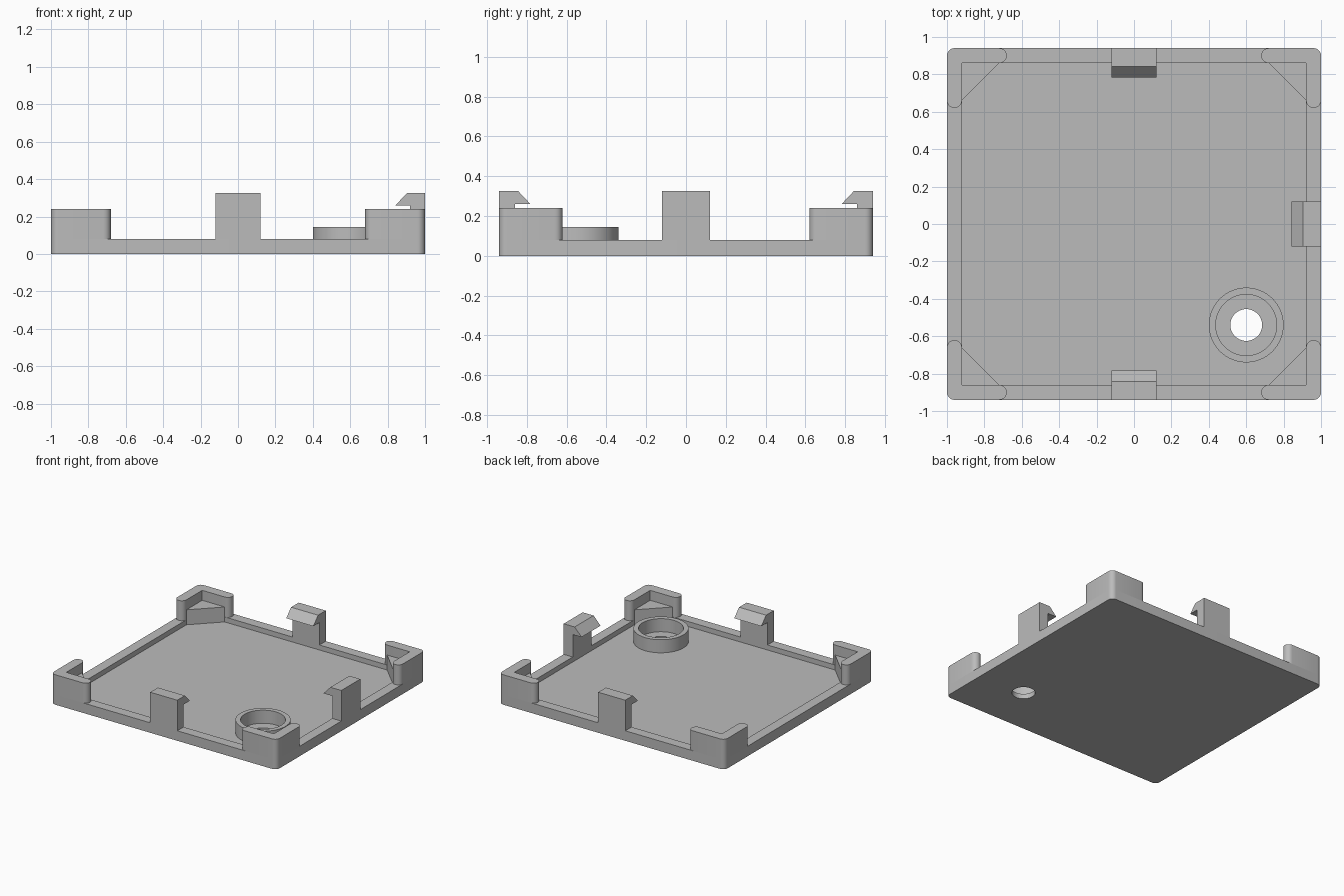
import bpy, bmesh
from math import sin, cos, radians
from mathutils import Matrix, Vector

cube = bpy.data.objects.get("Cube")
if cube:
    bpy.data.objects.remove(cube, do_unlink=True)

# Overall sizes
HX, HY = 1.0, 0.94
WALL, FLOOR, RIM = 0.08, 0.04, 0.08
POST_TOP, GUSSET_TOP, RING_TOP, CLIP_TOP = 0.24, 0.16, 0.145, 0.325
R = WALL / 2
RING = (0.6, -0.54)

grey = bpy.data.materials.new("plain_grey")
grey.use_nodes = True
COLOR = (0.5, 0.5, 0.5, 1)
grey.diffuse_color = COLOR
grey.node_tree.nodes["Principled BSDF"].inputs["Base Color"].default_value = COLOR


def arc(cx, cy, r, start, end, steps=10):
    angles = [radians(start + (end - start) * i / steps) for i in range(steps + 1)]
    return [(cx + r * cos(a), cy + r * sin(a)) for a in angles]


def circle(cx, cy, r, steps=64):
    return arc(cx, cy, r, 0, 360, steps)[:-1]


def prism(name, outline, low, high, matrix=None):
    """Extrude a closed outline between two heights."""
    bm = bmesh.new()
    face = bm.faces.new([bm.verts.new((x, y, low)) for x, y in outline])
    top = bmesh.ops.extrude_face_region(bm, geom=[face])["geom"]
    moved = [v for v in top if isinstance(v, bmesh.types.BMVert)]
    bmesh.ops.translate(bm, verts=moved, vec=(0, 0, high - low))
    if matrix:
        bm.transform(matrix)
    bmesh.ops.recalc_face_normals(bm, faces=bm.faces)
    mesh = bpy.data.meshes.new(name)
    bm.to_mesh(mesh)
    bm.free()
    mesh.materials.append(grey)
    obj = bpy.data.objects.new(name, mesh)
    bpy.context.collection.objects.link(obj)
    return obj


def select(obj):
    bpy.ops.object.select_all(action='DESELECT')
    obj.select_set(True)
    bpy.context.view_layer.objects.active = obj


def cut(obj, cutter):
    """Subtract the cutter and remove it."""
    cutter.hide_render = True
    mod = obj.modifiers.new("cut", 'BOOLEAN')
    mod.operation = 'DIFFERENCE'
    mod.solver = 'EXACT'
    mod.object = cutter
    select(obj)
    bpy.ops.object.modifier_apply(modifier=mod.name)
    bpy.data.objects.remove(cutter, do_unlink=True)


def smooth(obj):
    select(obj)
    bpy.ops.object.shade_smooth_by_angle(angle=radians(30))


# Tray: rounded plate with a shallow pocket and a round hole
cx, cy = HX - R, HY - R
outline = (arc(cx, cy, R, 0, 90) + arc(-cx, cy, R, 90, 180)
           + arc(-cx, -cy, R, 180, 270) + arc(cx, -cy, R, 270, 360))
tray = prism("tray", outline, 0, RIM)
ix, iy = HX - WALL, HY - WALL
cut(tray, prism("pocket", [(-ix, -iy), (ix, -iy), (ix, iy), (-ix, iy)], FLOOR, 1))
cut(tray, prism("hole", circle(*RING, 0.085), -1, 1))
smooth(tray)

# Raised ring around the hole
ring = prism("hole_ring", circle(*RING, 0.2), FLOOR, RING_TOP)
cut(ring, prism("bore", circle(*RING, 0.163), -1, 1))
smooth(ring)

# Corner posts with rounded ends, and the low gussets inside them
LEG = 0.28
post = (arc(cx, cy, R, 0, 90) + arc(HX - LEG, cy, R, 90, 270)
        + [(ix, iy)] + arc(cx, HY - LEG, R, 180, 360))
gusset = [(ix, iy), (HX - LEG, iy), (ix, HY - LEG)]
for sx, side in ((1, "left"), (-1, "right")):
    for sy, end in ((1, "back"), (-1, "front")):
        flip = Matrix.Diagonal((sx, sy, 1, 1))
        smooth(prism(f"{end}_{side}_corner_post", post, RIM, POST_TOP, flip))
        prism(f"{end}_{side}_gusset", gusset, FLOOR, GUSSET_TOP, flip)

# Snap clips: hooked profile (distance inward, height) on three sides
hook = [(0, RIM), (WALL, RIM), (WALL, 0.26), (0.158, 0.26),
        (0.097, CLIP_TOP), (0, CLIP_TOP)]
up = Vector((0, 0, 1))
for name, out, reach in (("front_clip", (0, -1, 0), HY),
                         ("back_clip", (0, 1, 0), HY),
                         ("left_clip", (1, 0, 0), HX)):
    out = Vector(out)
    frame = Matrix((-out, up, out.cross(up))).transposed().to_4x4()
    prism(name, hook, -0.12, 0.12, Matrix.Translation(out * reach) @ frame)
